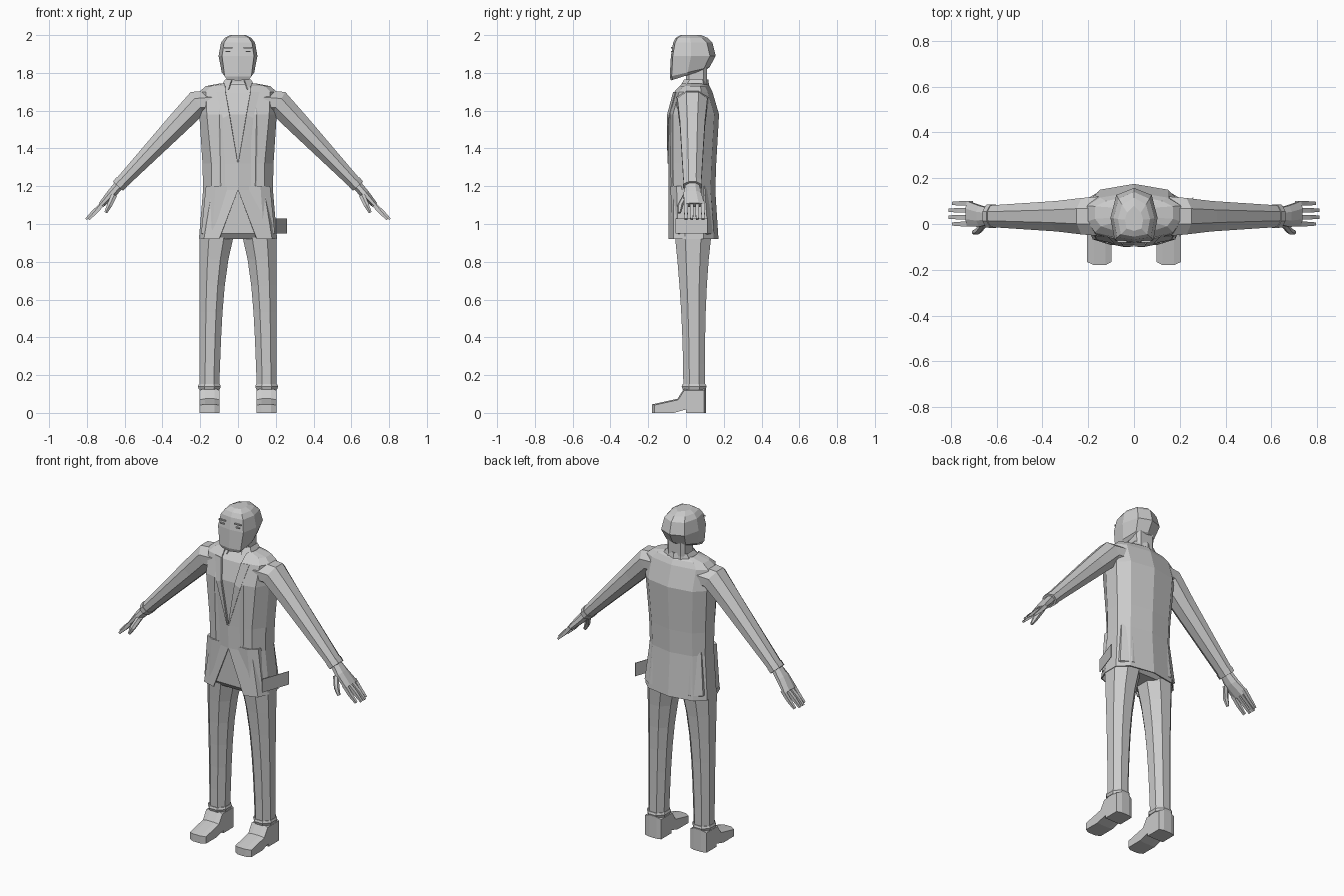
import bpy, bmesh
from math import cos, sin, pi
from mathutils import Vector

cube = bpy.data.objects.get("Cube")
if cube:
    bpy.data.objects.remove(cube)

grey = bpy.data.materials.new("plain_grey")
grey.use_nodes = True
colour = (.6, .6, .6, 1)
grey.diffuse_color = colour
grey.node_tree.nodes["Principled BSDF"].inputs["Base Color"].default_value = colour


def loft(name, rings, side=1, closed=True, thick=0):
    """Skin a list of point rings; open strips can be given a thickness."""
    bm = bmesh.new()
    rows = [[bm.verts.new((p[0] * side, p[1], p[2])) for p in ring] for ring in rings]
    count = len(rows[0])
    for low, high in zip(rows, rows[1:]):
        for i in range(count if closed else count - 1):
            j = (i + 1) % count
            bm.faces.new((low[i], low[j], high[j], high[i]))
    if closed:
        bm.faces.new(rows[0][::-1])
        bm.faces.new(rows[-1])
    bmesh.ops.remove_doubles(bm, verts=bm.verts, dist=.0005)
    bmesh.ops.recalc_face_normals(bm, faces=bm.faces)
    mesh = bpy.data.meshes.new(name)
    bm.to_mesh(mesh)
    bm.free()
    mesh.materials.append(grey)
    ob = bpy.data.objects.new(name, mesh)
    bpy.context.collection.objects.link(ob)
    if thick:
        cloth = ob.modifiers.new("cloth", "SOLIDIFY")
        cloth.thickness = thick
    return ob


def mix(a, b, t):
    return a + (b - a) * t


def mirrored(half):
    """Continue a half outline that ends on the centre line across to the other side."""
    return half + [(-x, y, z) for x, y, z in half[-2::-1]]


def level_ring(z, left, right, front, back, cut=.15):
    """Level rectangle with cut corners."""
    near, far = cut, 1 - cut
    corners = [(near, 0), (far, 0), (1, near), (1, far), (far, 1), (near, 1), (0, far), (0, near)]
    return [(mix(left, right, u), mix(front, back, v), z) for u, v in corners]


def centred_block(name, stations):
    """Stack of level rings given as height, half width, front and back."""
    return loft(name, [level_ring(z, -w, w, front, back) for z, w, front, back in stations])


def limb(name, path, side, sides=8):
    """Tube along stations given as centre, radius and depth radius."""
    rings = []
    for i, (centre, radius, depth) in enumerate(path):
        before = Vector(path[max(i - 1, 0)][0])
        after = Vector(path[min(i + 1, len(path) - 1)][0])
        along = after - before
        across = Vector((-along.z, 0, along.x)).normalized()
        ring = []
        for k in range(sides):
            angle = 2 * pi * (k + .5) / sides
            ring.append(Vector(centre) + across * radius * cos(angle) + Vector((0, depth * sin(angle), 0)))
        rings.append(ring)
    return loft(name, rings, side)


# Head: flat face, tapered back, jaw line rising to the rear
def head_ring(z, rise, width, front, back):
    half = [(0, front), (.82 * width, front + .01), (width, mix(front, back, .45)),
            (.75 * width, back - .03), (0, back)]
    points = [(x, y, z + rise * (y - front) / (back - front)) for x, y in half]
    return mirrored(points)[:-1]


loft("head", [head_ring(*station) for station in [
    (1.76, .06, .07, -.08, .11), (1.78, .05, .086, -.086, .125), (1.89, 0, .103, -.08, .157),
    (1.96, 0, .09, -.068, .14), (1.985, 0, .07, -.055, .115), (2, 0, .04, -.03, .08)]])
centred_block("neck", [(1.68, .075, -.03, .12), (1.75, .058, 0, .11), (1.84, .06, 0, .11)])

# Shirt and hips show through the jacket openings
centred_block("shirt", [(1.2, .13, -.08, .1), (1.58, .14, -.086, .12),
                        (1.69, .12, -.055, .11), (1.74, .07, -.015, .1)])
centred_block("hips", [(.92, .13, -.05, .12), (.95, .195, -.075, .15), (1.2, .17, -.082, .13)])


# Jacket: one open strip from front edge round the back to front edge
def jacket_ring(z, edge, side, front, back):
    return mirrored([
        (edge, front, z), (mix(edge, side, .75), front + .025, z),
        (side, mix(front, back, .36), z), (side, mix(front, back, .7), z),
        (side * .72, back - .025, z), (0, back, z)])


loft("jacket", [jacket_ring(*station) for station in [
    (.92, .1, .207, -.092, .172), (1.18, 0, .185, -.092, .155), (1.32, 0, .188, -.094, .16),
    (1.58, .045, .205, -.094, .175), (1.7, .066, .205, -.062, .14),
    (1.73, .068, .17, -.035, .125), (1.745, .07, .09, -.018, .11)]],
    closed=False, thick=.006)


# Shirt collar wrapped round the neck
def collar_ring(z, width, front, back):
    return mirrored([(width / 2, front, z), (width, front + .03, z),
                     (width, back - .03, z), (0, back, z)])


loft("shirt_collar", [collar_ring(1.715, .1, -.04, .125), collar_ring(1.765, .068, -.01, .118)],
     closed=False, thick=.006)

arm_depth = .034
for name, side in (("left", 1), ("right", -1)):
    # Lapel folded along the jacket opening
    loft(name + "_lapel", [
        [(.066, -.068, 1.7), (.045, -.1, 1.58), (.002, -.099, 1.32)],
        [(.115, -.056, 1.7), (.08, -.093, 1.56), (.006, -.099, 1.32)]],
        side, closed=False, thick=.004)

    # Brow and eye plates
    for part, height, inner, outer in (("_brow", 1.93, .03, .075), ("_eye", 1.91, .04, .066)):
        loft(name + part, [level_ring(z, inner, outer, -.08, -.072)
                           for z in (height, height + .007)], side)

    # Sleeve, cuff and palm
    shoulder, armpit = (.13, arm_depth, 1.645), (.215, arm_depth, 1.64)
    upper_arm, wrist = (.32, arm_depth, 1.53), (.635, arm_depth, 1.2)
    limb(name + "_sleeve", [(shoulder, .07, .095), (armpit, .074, .086),
                            (upper_arm, .064, .072), (wrist, .036, .05)], side)
    limb(name + "_cuff", [((.615, arm_depth, 1.222), .041, .055), (wrist, .039, .054)], side)
    limb(name + "_palm", [(wrist, .028, .04), ((.67, arm_depth, 1.16), .027, .05),
                          ((.725, arm_depth + .01, 1.1), .017, .06)], side)

    # Fingers, the middle pair longer, and thumb
    for i, finger in enumerate(("index", "middle", "ring", "little")):
        y = .03 * i
        tip = .805 if finger in ("middle", "ring") else .79
        limb(f"{name}_{finger}_finger", [
            ((.71, y, 1.113), .015, .014), ((tip - .04, y, 1.065), .013, .014),
            ((tip, y, 1.025), .008, .01)], side, sides=4)
    limb(name + "_thumb", [((.655, 0, 1.155), .018, .016), ((.68, -.03, 1.1), .016, .016),
                           ((.7, -.036, 1.06), .009, .01)], side, sides=6)

    # Trouser leg widening towards the hips, with a turned hem
    steps = 6
    leg = []
    for step in range(steps + 1):
        t = step / steps
        leg.append(level_ring(mix(.12, .95, t), .1 - .03 * t - .05 * t ** 4, .204,
                              -.014 - .046 * t * t, .1 + .035 * t ** 3, cut=.28))
    loft(name + "_trouser_leg", leg, side)
    loft(name + "_trouser_hem", [
        level_ring(z, .1 - flare, .203 + flare, -.014 - flare, .1 + flare, cut=.28)
        for z, flare in ((.125, .004), (.14, .009), (.152, .004))], side)

    # Shoe: side profile swept across the foot, softened at both flanks
    profile = [(.105, 0), (.105, .13), (-.01, .13), (-.045, .075), (-.18, .045),
               (-.18, 0), (-.07, 0), (0, .02), (0, 0)]
    loft(name + "_shoe", [[(x, y * scale, z * scale) for y, z in profile]
                          for x, scale in ((.098, .92), (.125, 1), (.175, 1), (.205, .92))], side)

# Thin slanted plate at the left hip
loft("hip_plate", [[(.2, -.055, z), (.26, .115, z), (.257, .117, z), (.197, -.053, z)]
                   for z in (.95, 1.03)])
